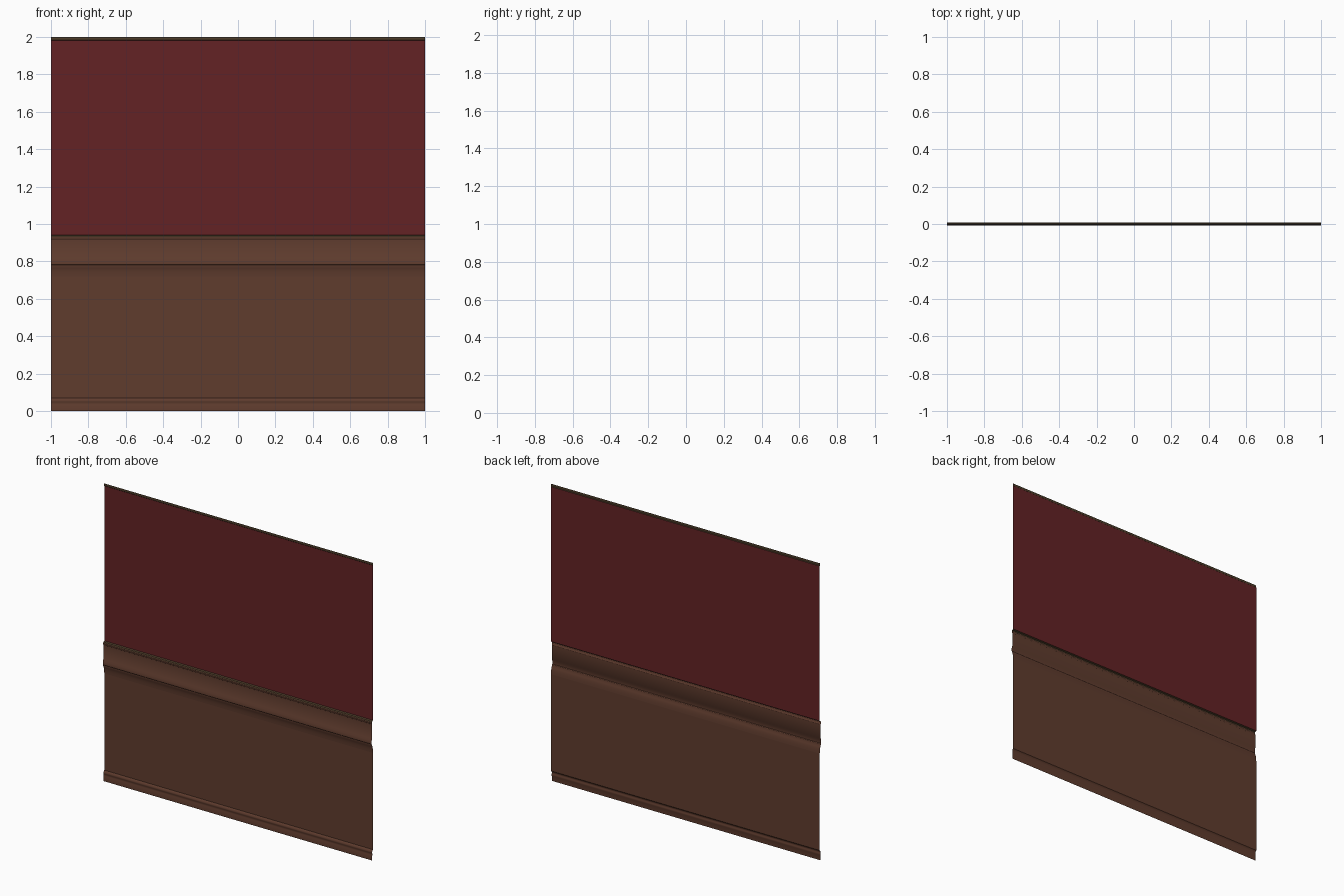
import bpy, bmesh

if "Cube" in bpy.data.objects:
    bpy.data.objects.remove(bpy.data.objects["Cube"])


def material(name, rgb):
    m = bpy.data.materials.new(name)
    m.diffuse_color = (*rgb, 1)
    m.use_nodes = True
    m.node_tree.nodes["Principled BSDF"].inputs["Base Color"].default_value = m.diffuse_color
    return m


RED = material("dark red paint", (0.125, 0.016, 0.018))
WOOD = material("brown wood", (0.115, 0.045, 0.027))
TRIM = material("olive brown trim", (0.075, 0.045, 0.022))


def strip(name, profile, mat):
    """Sweep a (y, z) profile across the full width as an open sheet."""
    bm = bmesh.new()
    rows = [[bm.verts.new((x, y, z)) for x in (-1, 1)] for y, z in profile]
    for a, b in zip(rows, rows[1:]):
        bm.faces.new((a[0], a[1], b[1], b[0]))
    me = bpy.data.meshes.new(name)
    bm.to_mesh(me)
    bm.free()
    me.materials.append(mat)
    ob = bpy.data.objects.new(name, me)
    bpy.context.collection.objects.link(ob)
    bpy.context.view_layer.objects.active = ob
    ob.select_set(True)
    bpy.ops.object.shade_smooth_by_angle(angle=0.6)
    ob.select_set(False)


BACK, MID, OUT = 0.007, -0.002, -0.007

# skirting board with a rounded, stepped top
strip("skirting_board", [(MID, 0), (MID, 0.03), (0.000, 0.036), (0.000, 0.046),
                         (MID, 0.05), (MID, 0.058), (0.003, 0.066), (BACK, 0.07)], WOOD)
# flat lower panel
strip("lower_panel", [(BACK, 0.07), (BACK, 0.72)], WOOD)
# chair rail: cove, bead, flat band, and lip
strip("chair_rail", [(BACK, 0.72), (0.006, 0.735), (0.004, 0.75), (0.001, 0.763),
                     (-0.004, 0.775), (-0.004, 0.78), (OUT, 0.784), (OUT, 0.808),
                     (-0.004, 0.813), (-0.004, 0.817), (MID, 0.82), (MID, 0.915),
                     (-0.005, 0.919), (-0.006, 0.93)], WOOD)
strip("chair_rail_lip", [(-0.006, 0.93), (-0.003, 0.936), (BACK, 0.94)], TRIM)
# painted upper wall and its top edge strip
strip("upper_wall", [(BACK, 0.94), (BACK, 1.982)], RED)
strip("top_trim", [(BACK, 1.982), (0.004, 1.985), (0.004, 2.0)], TRIM)
